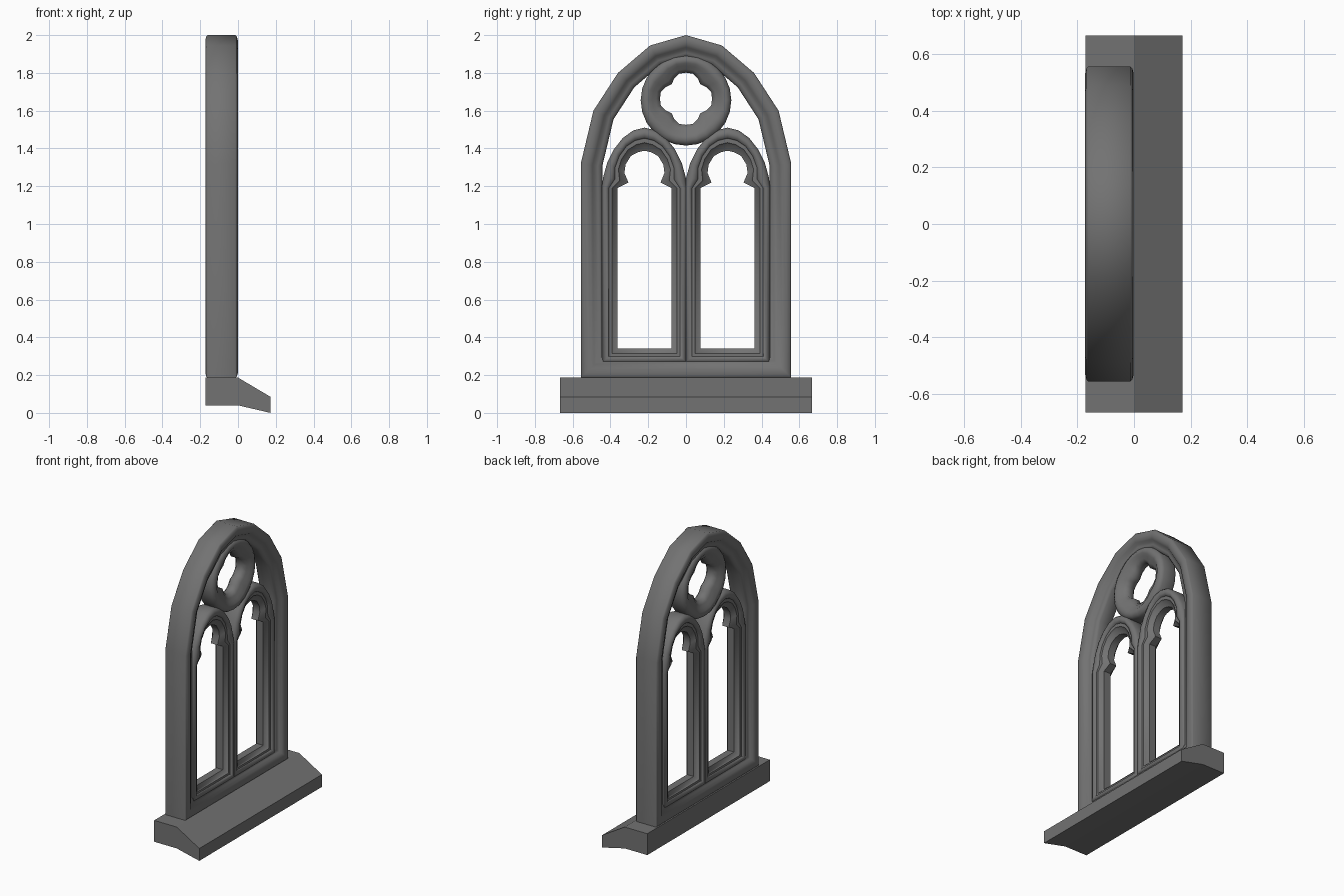
import bpy, bmesh, math
from mathutils import Vector

if "Cube" in bpy.data.objects:
    bpy.data.objects.remove(bpy.data.objects["Cube"])

MID = -0.087  # mid plane of the tracery in x

stone = bpy.data.materials.new("dark_stone")
stone.diffuse_color = (.17, .17, .17, 1)
stone.use_nodes = True
stone.node_tree.nodes["Principled BSDF"].inputs["Base Color"].default_value = stone.diffuse_color


def finish(bm, name, angle=50):
    bmesh.ops.recalc_face_normals(bm, faces=bm.faces[:])
    me = bpy.data.meshes.new(name)
    bm.to_mesh(me)
    bm.free()
    me.materials.append(stone)
    ob = bpy.data.objects.new(name, me)
    bpy.context.collection.objects.link(ob)
    bpy.ops.object.select_all(action='DESELECT')
    ob.select_set(True)
    bpy.context.view_layer.objects.active = ob
    bpy.ops.object.shade_smooth_by_angle(angle=math.radians(angle))
    return ob


def moulding(name, layers):
    """Ring solid, alike front and back: layers are (loop of (y, z), half depth), outer to inner."""
    bm = bmesh.new()
    section = [(lp, h) for lp, h in layers] + [(lp, -h) for lp, h in reversed(layers)]
    rows = [[bm.verts.new((MID + h, y, z)) for y, z in lp] for lp, h in section]
    n = len(rows[0])
    for i, a in enumerate(rows):
        b = rows[(i + 1) % len(rows)]
        for j in range(n):
            k = (j + 1) % n
            bm.faces.new((a[j], a[k], b[k], b[j]))
    return finish(bm, name)


def mirrored(half):
    """Closed outline from its right half, bottom to apex."""
    return half + [(-y, z) for y, z in reversed(half) if y > 0]


def inset(loop, d):
    """Mitred inward offset of an anticlockwise outline."""
    out = []
    for i, p in enumerate(loop):
        p0, p1, p2 = Vector(loop[i - 1]), Vector(p), Vector(loop[(i + 1) % len(loop)])
        a, b = (p1 - p0).normalized(), (p2 - p1).normalized()
        na, nb = Vector((-a.y, a.x)), Vector((-b.y, b.x))
        out.append(tuple(p1 + (na + nb) * d / (1 + na.dot(nb))))
    return out


def blend(a, b, t, shift=0):
    return [(p[0] + (q[0] - p[0]) * t + shift, p[1] + (q[1] - p[1]) * t) for p, q in zip(a, b)]


# sloping sill
bm = bmesh.new()
prof = [(-.172, .04), (0, .04), (.172, 0), (.172, .085), (0, .187), (-.172, .187)]
face = bm.faces.new([bm.verts.new((x, -.667, z)) for x, z in prof])
ext = bmesh.ops.extrude_face_region(bm, geom=[face])
bmesh.ops.translate(bm, vec=(0, 1.334, 0), verts=[v for v in ext['geom'] if isinstance(v, bmesh.types.BMVert)])
finish(bm, "sill", 5)

# pointed outer frame with a rounded roll and stepped inner edge
outline = mirrored([(.557, .186), (.557, 1.32), (.49, 1.6), (.36, 1.8), (.19, 1.945), (0, 2.0)])
roll = [(0, .074), (.007, .081), (.025, .086), (.045, .083), (.062, .074), (.072, .06),
        (.09, .056), (.104, .052), (.114, .038)]
moulding("outer_frame", [(inset(outline, d), h) for d, h in roll])

# two pointed lancets with trefoil heads
arch = mirrored([(.226, .265), (.226, 1.19), (.218, 1.25), (.197, 1.325), (.162, 1.395),
                 (.115, 1.455), (.06, 1.495), (0, 1.51)])
trefoil = mirrored([(.143, .34), (.143, 1.19), (.085, 1.22), (.106, 1.27), (.1, 1.315),
                    (.072, 1.36), (.035, 1.38), (0, 1.388)])
steps = [(0, .045), (.1, .06), (.25, .066), (.42, .06), (.46, .05), (.65, .05), (.7, .042), (1, .025)]
for side, name in ((-1, "left_lancet"), (1, "right_lancet")):
    moulding(name, [(blend(arch, trefoil, t, side * .22), h) for t, h in steps])

# round rosette pierced by a quatrefoil
N = 24
lobe = [.138, .138, .124, .108, .124, .138]
angs = [2 * math.pi * i / N for i in range(N)]
ring = [(.24 * math.cos(a), 1.655 + .24 * math.sin(a)) for a in angs]
foil = [(lobe[i % 6] * math.cos(a), 1.663 + lobe[i % 6] * math.sin(a)) for i, a in enumerate(angs)]
bead = [(0, .04), (.08, .056), (.25, .066), (.45, .062), (.6, .05), (.8, .042), (1, .022)]
moulding("quatrefoil_rosette", [(blend(ring, foil, t), h) for t, h in bead])
